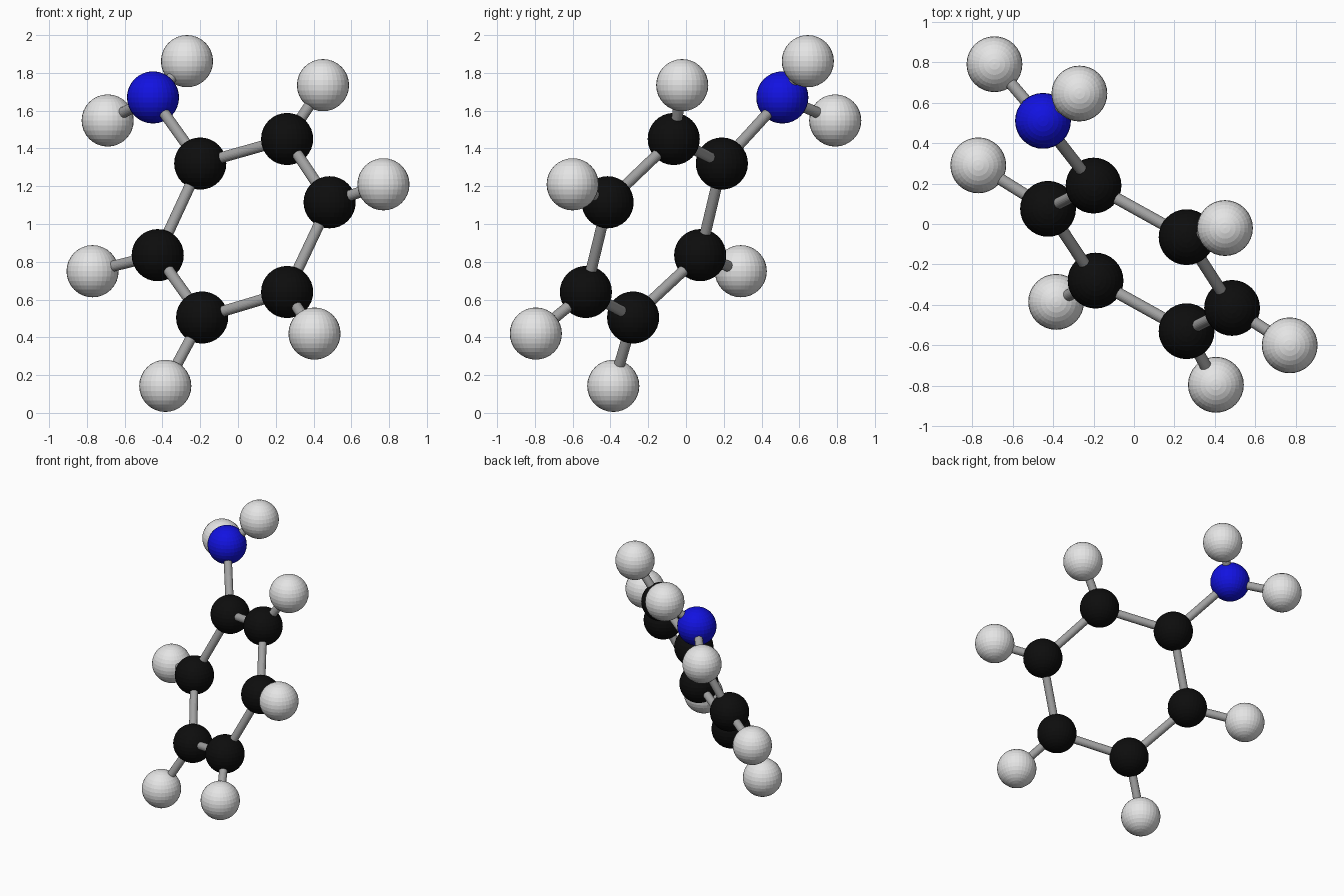
import bpy
from mathutils import Vector

if "Cube" in bpy.data.objects:
    bpy.data.objects.remove(bpy.data.objects["Cube"])

ATOM_R, BOND_R = 0.138, 0.029


def material(name, rgb):
    m = bpy.data.materials.new(name)
    m.diffuse_color = (*rgb, 1)
    m.use_nodes = True
    m.node_tree.nodes["Principled BSDF"].inputs["Base Color"].default_value = m.diffuse_color
    return m


black = material("carbon black", (0.004, 0.004, 0.004))
blue = material("nitrogen blue", (0.006, 0.006, 0.75))
white = material("hydrogen white", (0.78, 0.78, 0.78))
grey = material("bond grey", (0.36, 0.36, 0.36))


def finish(name, mat):
    ob = bpy.context.object
    ob.name = name
    ob.data.materials.append(mat)
    return ob


def atom(name, pos, mat):
    bpy.ops.mesh.primitive_uv_sphere_add(segments=32, ring_count=16, radius=ATOM_R, location=pos)
    finish(name, mat)


def bond(name, a, b):
    a, b = Vector(a), Vector(b)
    d = b - a
    bpy.ops.mesh.primitive_cylinder_add(vertices=24, radius=BOND_R, depth=d.length, location=(a + b) / 2)
    ob = finish(name, grey)
    ob.rotation_euler = d.to_track_quat('Z', 'Y').to_euler()


# six ring atoms, each with the atom attached outside it
ring = [(-0.2, 0.19, 1.32), (0.26, -0.065, 1.45), (0.485, -0.415, 1.115),
        (0.26, -0.53, 0.64), (-0.19, -0.28, 0.505), (-0.425, 0.075, 0.835)]
outer = [(-0.45, 0.51, 1.67), (0.45, -0.02, 1.735), (0.77, -0.6, 1.21),
         (0.405, -0.795, 0.42), (-0.385, -0.385, 0.143), (-0.77, 0.29, 0.75)]
for i, (c, o) in enumerate(zip(ring, outer)):
    atom(f"ring_carbon_{i}", c, black)
    bond(f"ring_bond_{i}", c, ring[(i + 1) % 6])
    bond(f"outer_bond_{i}", c, o)
    if i == 0:
        atom("nitrogen", o, blue)
    else:
        atom(f"ring_hydrogen_{i}", o, white)

# two hydrogens on the nitrogen
for i, h in enumerate([(-0.27, 0.645, 1.862), (-0.69, 0.79, 1.548)]):
    atom(f"amine_hydrogen_{i}", h, white)
    bond(f"amine_bond_{i}", outer[0], h)
